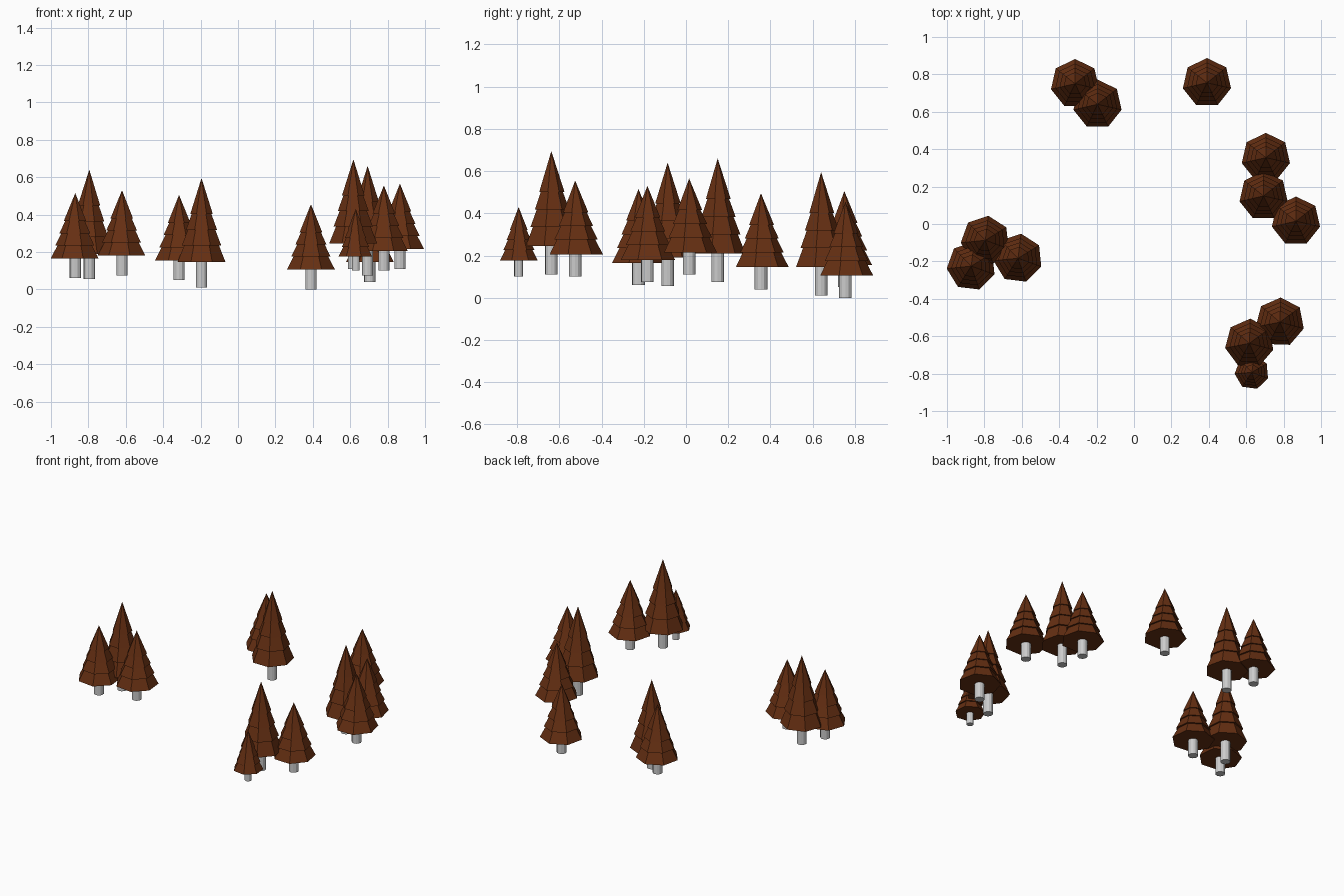
import bpy, bmesh, math

if "Cube" in bpy.data.objects:
    bpy.data.objects.remove(bpy.data.objects["Cube"])

brown = bpy.data.materials.new("brown_foliage")
brown.diffuse_color = (0.13, 0.028, 0.006, 1)
brown.use_nodes = True
brown.node_tree.nodes["Principled BSDF"].inputs["Base Color"].default_value = brown.diffuse_color

SIDES = 7
# (outer radius, bottom z, top radius, top z) of each foliage tier
TIERS = [(0.132, 0.105, 0.085, 0.195), (0.108, 0.175, 0.065, 0.26),
         (0.085, 0.24, 0.045, 0.325), (0.062, 0.305, 0.0, 0.455)]


def ring(bm, r, z, n, a0):
    return [bm.verts.new((r * math.cos(a0 + 2 * math.pi * i / n),
                          r * math.sin(a0 + 2 * math.pi * i / n), z)) for i in range(n)]


def add_frustum(bm, r0, z0, r1, z1, n, a0=math.pi / 2):
    low = ring(bm, r0, z0, n, a0)
    bm.faces.new(low[::-1])
    if r1 > 0:
        top = ring(bm, r1, z1, n, a0)
        bm.faces.new(top)
        for i in range(n):
            j = (i + 1) % n
            bm.faces.new((low[i], low[j], top[j], top[i]))
    else:
        tip = bm.verts.new((0, 0, z1))
        for i in range(n):
            bm.faces.new((low[i], low[(i + 1) % n], tip))


def make_mesh(name, parts, mat=None):
    bm = bmesh.new()
    for p in parts:
        add_frustum(bm, *p)
    me = bpy.data.meshes.new(name)
    bm.to_mesh(me)
    bm.free()
    if mat:
        me.materials.append(mat)
    return me


foliage = make_mesh("foliage", [t + (SIDES,) for t in TIERS], brown)
trunk = make_mesh("trunk", [(0.03, 0.0, 0.03, 0.15, 12)])

# x, y, base z, width scale, height scale, turn in degrees
TALL = 1.286
TREES = [
    (-0.315, 0.75, 0.05, 1, 1, 0), (-0.195, 0.64, 0.01, 1, TALL, 0),
    (0.39, 0.755, 0.0, 1, 1, 0),
    (0.705, 0.355, 0.04, 1, 1, 0), (0.693, 0.15, 0.075, 1, TALL, 0),
    (0.866, 0.015, 0.11, 1, 1, 0),
    (0.78, -0.525, 0.10, 1, 1, -2), (0.617, -0.638, 0.11, 1, TALL, -2),
    (0.63, -0.793, 0.10, 0.7, 0.725, -8),
    (-0.795, -0.087, 0.055, 1, TALL, -7), (-0.87, -0.225, 0.06, 1, 1, -7),
    (-0.62, -0.183, 0.075, 1, 1, -7),
]
for x, y, z, w, h, turn in TREES:
    for name, me in (("tree_foliage", foliage), ("tree_trunk", trunk)):
        ob = bpy.data.objects.new(name, me)
        ob.location = (x, y, z)
        ob.scale = (w, w, h)
        ob.rotation_euler.z = math.radians(turn)
        bpy.context.collection.objects.link(ob)
